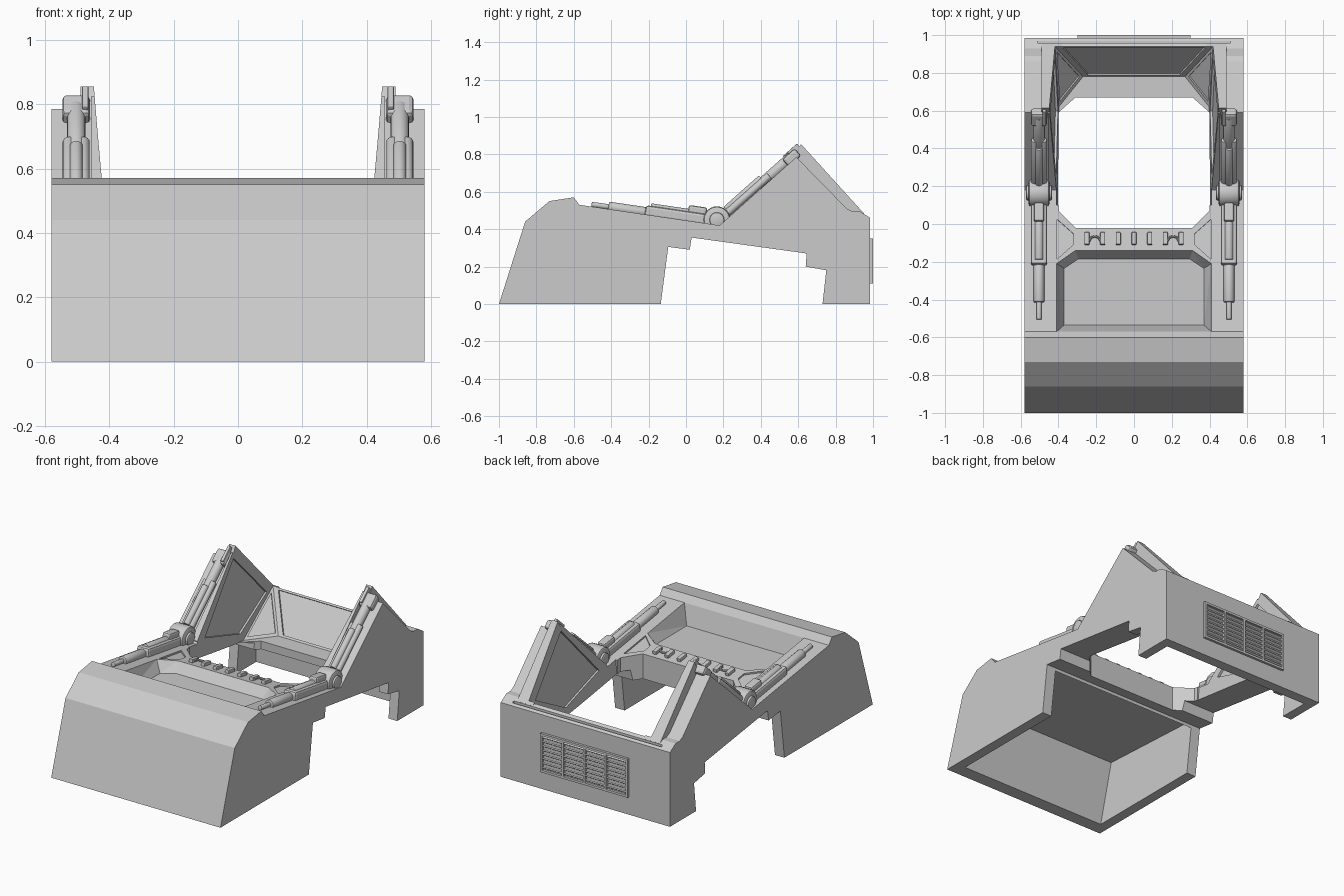
import bpy, bmesh, math
from mathutils import Vector

cube = bpy.data.objects.get("Cube")
if cube:
    bpy.data.objects.remove(cube, do_unlink=True)

grey = bpy.data.materials.new("plain_grey")
grey.use_nodes = True
tone = (0.6, 0.6, 0.6, 1)
grey.diffuse_color = tone
grey.node_tree.nodes["Principled BSDF"].inputs["Base Color"].default_value = tone


def finish(bm, name):
    bmesh.ops.recalc_face_normals(bm, faces=bm.faces)
    mesh = bpy.data.meshes.new(name)
    bm.to_mesh(mesh)
    bm.free()
    mesh.materials.append(grey)
    ob = bpy.data.objects.new(name, mesh)
    bpy.context.collection.objects.link(ob)
    return ob


def prism(name, profile, x0, x1):
    """Extrude a (y, z) profile along x."""
    bm = bmesh.new()
    face = bm.faces.new([bm.verts.new((x0, y, z)) for y, z in profile])
    out = bmesh.ops.extrude_face_region(bm, geom=[face])["geom"]
    moved = [v for v in out if isinstance(v, bmesh.types.BMVert)]
    bmesh.ops.translate(bm, verts=moved, vec=(x1 - x0, 0, 0))
    return finish(bm, name)


def hull(name, points):
    bm = bmesh.new()
    verts = [bm.verts.new(p) for p in points]
    bmesh.ops.convex_hull(bm, input=verts)
    bmesh.ops.delete(bm, geom=[v for v in bm.verts if not v.link_faces], context="VERTS")
    return finish(bm, name)


def both(points):
    return [(s * x, y, z) for x, y, z in points for s in (1, -1)]


def box(name, centre, size, bevel=0, tilt=0):
    bm = bmesh.new()
    bmesh.ops.create_cube(bm, size=1)
    bmesh.ops.scale(bm, verts=bm.verts, vec=size)
    if bevel:
        bmesh.ops.bevel(bm, geom=bm.edges[:], offset=bevel, segments=2, affect="EDGES", profile=0.5)
    ob = finish(bm, name)
    ob.location = centre
    ob.rotation_euler.x = tilt
    return ob


def rod(name, p0, p1, radius, sides=16):
    a, b = Vector(p0), Vector(p1)
    bm = bmesh.new()
    bmesh.ops.create_cone(bm, cap_ends=True, segments=sides, radius1=radius, radius2=radius, depth=(b - a).length)
    ends = [e for e in bm.edges if abs(e.verts[0].co.z - e.verts[1].co.z) < 1e-4]
    bmesh.ops.bevel(bm, geom=ends, offset=radius * 0.2, segments=2, affect="EDGES", profile=0.5)
    ob = finish(bm, name)
    ob.location = (a + b) / 2
    ob.rotation_euler = (b - a).to_track_quat("Z", "Y").to_euler()
    bpy.ops.object.select_all(action="DESELECT")
    ob.select_set(True)
    bpy.context.view_layer.objects.active = ob
    bpy.ops.object.shade_smooth_by_angle(angle=math.radians(35))
    return ob


def panel_cutter(corners, inset, depth):
    """Shallow cutter for a sunken panel inside a flat polygon."""
    pts = [Vector(p) for p in corners]
    mid = sum(pts, Vector()) / len(pts)
    n = (pts[1] - pts[0]).cross(pts[2] - pts[0]).normalized() * depth
    pts = [p.lerp(mid, inset) for p in pts]
    return hull("panel_cutter", [p + n for p in pts] + [p - n for p in pts])


def deck(y):
    return 0.53 - 0.147 * (y + 0.57)


# Shell: one side profile across the full width
shell = prism("shell", [
    (-1, 0), (-0.86, 0.44), (-0.73, 0.55), (-0.6, 0.57), (-0.57, 0.53), (0.18, 0.42),
    (0.59, 0.785), (0.86, 0.51), (0.89, 0.495), (0.93, 0.495), (0.985, 0.46), (0.985, 0),
    (0.73, 0), (0.75, 0.18), (0.64, 0.2), (0.645, 0.27), (0.03, 0.355), (0.02, 0.29),
    (-0.095, 0.305), (-0.135, 0)], -0.58, 0.58)

# Raised ridges on the inner side of each rear wing
fins = []
for s in (1, -1):
    fins.append(prism("ridge", [(0.3, 0.4), (0.56, 0.76), (0.615, 0.855), (0.955, 0.48), (0.9, 0.4)], s * 0.38, s * 0.49))
    fins.append(prism("fin", [(0.2, 0.4), (0.19, 0.435), (0.585, 0.825), (0.7, 0.7), (0.7, 0.4)], s * 0.385, s * 0.455))

cutters = []
# Hollow undersides
cutters.append(prism("front_cavity", [(-0.93, -0.05), (-0.915, 0), (-0.82, 0.372), (-0.12, 0.335),
                                      (-0.09, 0.27), (-0.09, -0.05)], -0.515, 0.515))
cutters.append(prism("rear_cavity", [(0.6, -0.05), (0.6, 0.23), (0.92, 0.23), (0.92, -0.05)], -0.52, 0.52))
# Eight-sided opening and the flared space above it
outline = [(0.31, -0.02), (0.4, 0.07), (0.4, 0.59), (0.31, 0.67)]
cutters.append(hull("opening", both([(x, y, z) for x, y in outline for z in (-0.2, 1)])))
cutters.append(hull("flared_space", both([
    (0.27, 0.78, 0.28), (0.398, 0.62, 0.28), (0.398, 0.1, 0.28),
    (0.418, 0.94, 0.49), (0.452, 0.94, 0.9), (0.452, 0.1, 0.9)])))
# Recessed pan on the front deck
rim = [(0.41, -0.57), (0.41, -0.21), (0.31, -0.14)]
floor = [(0.37, -0.535), (0.37, -0.235), (0.295, -0.185)]
cutters.append(hull("pan", both([(x, y, 0.41) for x, y in floor]
                                + [(x, y, deck(y) + h) for x, y in rim for h in (0, 0.2)])))
# Sunken panels on the inner walls, the deck corners and the rear rim
cutters.append(panel_cutter([(0.27, 0.78, 0.28), (-0.27, 0.78, 0.28), (-0.418, 0.94, 0.49), (0.418, 0.94, 0.49)], 0.1, 0.012))
for s in (1, -1):
    wall = [(0.59, 0.8), (0.89, 0.475), (0.6, 0.32), (0.25, 0.425)]
    cutters.append(panel_cutter([(s * (0.398 + 0.087 * (z - 0.28)), y, z) for y, z in wall], 0.04, 0.014))
    cutters.append(panel_cutter([(s * 0.27, 0.78, 0.28), (s * 0.398, 0.62, 0.28), (s * 0.418, 0.94, 0.49)], 0.2, 0.01))
    corner = [(0.41, 0.03), (0.32, -0.05), (0.32, -0.11), (0.41, -0.19)]
    cutters.append(panel_cutter([(s * x, y, deck(y)) for x, y in corner], 0.03, 0.01))
cutters.append(box("rim_slot", (0, 0.963, 0.477), (1.02, 0.012, 0.03)))

for op, tools in (("UNION", fins), ("DIFFERENCE", cutters)):
    for tool in tools:
        tool.hide_render = True
        mod = shell.modifiers.new(tool.name, "BOOLEAN")
        mod.operation, mod.solver, mod.object = op, "EXACT", tool
view = bpy.context.evaluated_depsgraph_get()
view.update()
carved = bpy.data.meshes.new_from_object(shell.evaluated_get(view))
shell.modifiers.clear()
shell.data = carved
carved.materials.clear()
carved.materials.append(grey)
for tool in fins + cutters:
    bpy.data.objects.remove(tool, do_unlink=True)

# Hydraulic arms on each side
deck_tilt = -math.atan(0.147)
wing_tilt = math.atan2(0.365, 0.41)


def wing(y, lift):
    """Point on the rising wing edge, lifted along its normal."""
    z = 0.42 + 0.89 * (y - 0.18)
    return (y - lift * math.sin(wing_tilt), z + lift * math.cos(wing_tilt))


for s in (1, -1):
    x = s * 0.503

    def lying(name, y0, y1, radius, lift, dx=0):
        rod(name, (x + dx, y0, deck(y0) + lift), (x + dx, y1, deck(y1) + lift), radius)

    def rising(name, y0, y1, radius, lift, dx=0):
        rod(name, (x + dx, *wing(y0, lift)), (x + dx, *wing(y1, lift)), radius)

    # pivot
    rod("pivot_drum", (x - 0.055, 0.165, 0.45), (x + 0.055, 0.165, 0.45), 0.072, 24)
    rod("pivot_pin", (x - 0.068, 0.165, 0.45), (x + 0.068, 0.165, 0.45), 0.04)
    # front arm
    lying("front_rod", -0.505, -0.38, 0.014, 0.012)
    lying("front_cylinder", -0.415, -0.19, 0.028, 0.012)
    box("front_housing", (x, -0.05, deck(-0.05) + 0.02), (0.086, 0.34, 0.06), 0.014, deck_tilt)
    lying("front_sleeve", -0.19, 0.1, 0.024, 0.04)
    box("front_clamp", (x, 0.06, deck(0.06) + 0.05), (0.055, 0.1, 0.07), 0.012, deck_tilt)
    # rear arm
    for dx in (-0.022, 0.022):
        rising("rear_lobe", 0.2, 0.46, 0.02, 0.022, dx)
    rising("rear_sleeve", 0.24, 0.43, 0.02, 0.04)
    rising("rear_rod", 0.4, 0.58, 0.029, 0.018)
    y, z = wing(0.575, 0.015)
    box("rear_cap", (x, y, z), (0.086, 0.09, 0.055), 0.014, wing_tilt)
    y, z = wing(0.59, 0.03)
    box("rear_cap_fin", (s * 0.475, y, z), (0.02, 0.1, 0.045), 0.004, wing_tilt)
    y, z = wing(0.22, 0.03)
    box("pivot_clamp", (x, y, z), (0.09, 0.05, 0.06), 0.01, wing_tilt)

# Row of studs with two small handles behind the pan
for i in range(-3, 4):
    box("stud", (i * 0.083, -0.077, deck(-0.077) + 0.008), (0.026, 0.066, 0.024), 0.004, deck_tilt)
for s in (1, -1):
    arc = [(s * (0.207 + 0.03 * math.cos(a)), -0.09 + 0.025 * math.sin(a)) for a in (0, 0.8, 1.57, 2.34, 3.14)]
    for (xa, ya), (xb, yb) in zip(arc, arc[1:]):
        rod("handle", (xa, ya, deck(ya) + 0.012), (xb, yb, deck(yb) + 0.012), 0.006, 8)

# Rear grille: frame, dividers and tilted slats
for z in (0.117, 0.343):
    box("grille_rail", (0, 0.99, z), (0.6, 0.02, 0.014))
for i in range(5):
    box("grille_post", (-0.293 + i * 0.1465, 0.99, 0.23), (0.014, 0.02, 0.24))
for i in range(8):
    box("grille_slat", (0, 0.987, 0.137 + i * 0.0266), (0.58, 0.02, 0.008), 0, 0.6)
